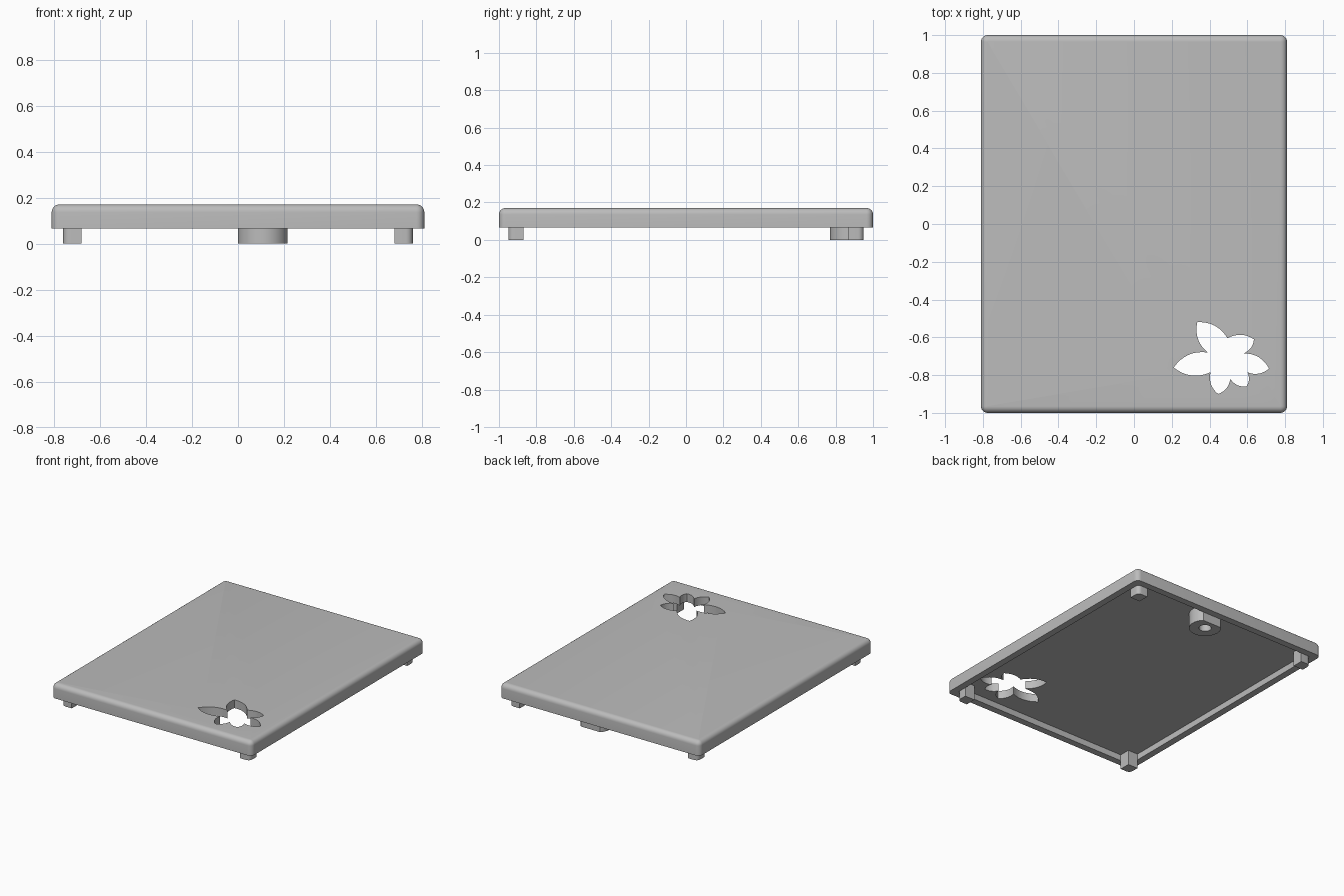
import bpy, bmesh, math
from mathutils import Vector

cube = bpy.data.objects.get("Cube")
if cube:
    bpy.data.objects.remove(cube, do_unlink=True)

HALF_X, HALF_Y = 0.81, 1.0
TOP, RIM, PLATE = 0.17, 0.065, 0.11   # heights of top, rim and recess ceiling
WALL = 0.05

grey = bpy.data.materials.new("plain_grey")
grey.use_nodes = True
grey.diffuse_color = (0.5, 0.5, 0.5, 1)
grey.node_tree.nodes["Principled BSDF"].inputs["Base Color"].default_value = (0.5, 0.5, 0.5, 1)


def prism(name, outline, low, high, top_round=0):
    """Extrude a flat outline upwards, optionally rounding its upper rim."""
    bm = bmesh.new()
    base = bm.faces.new([bm.verts.new((x, y, low)) for x, y in outline])
    raised = bmesh.ops.extrude_face_region(bm, geom=[base])["geom"]
    for v in raised:
        if isinstance(v, bmesh.types.BMVert):
            v.co.z = high
    if top_round:
        rim = [e for e in bm.edges if all(v.co.z == v.co.z and abs(v.co.z - high) < 1e-5 for v in e.verts)]
        bmesh.ops.bevel(bm, geom=rim, offset=top_round, segments=6, profile=0.5, affect='EDGES')
    bmesh.ops.recalc_face_normals(bm, faces=bm.faces)
    mesh = bpy.data.meshes.new(name)
    bm.to_mesh(mesh)
    bm.free()
    mesh.materials.append(grey)
    obj = bpy.data.objects.new(name, mesh)
    bpy.context.collection.objects.link(obj)
    return obj


def rounded_rect(hx, hy, r, steps=6):
    points = []
    for k, (sx, sy) in enumerate([(1, 1), (-1, 1), (-1, -1), (1, -1)]):
        for i in range(steps + 1):
            a = math.pi / 2 * (k + i / steps)
            points.append((sx * (hx - r) + r * math.cos(a), sy * (hy - r) + r * math.sin(a)))
    return points


def circle(cx, cy, r, n=48):
    return [(cx + r * math.cos(math.tau * i / n), cy + r * math.sin(math.tau * i / n)) for i in range(n)]


def activate(obj):
    bpy.ops.object.select_all(action='DESELECT')
    obj.select_set(True)
    bpy.context.view_layer.objects.active = obj


def cut(obj, cutter):
    cutter.hide_render = True
    mod = obj.modifiers.new("cut", 'BOOLEAN')
    mod.operation = 'DIFFERENCE'
    mod.solver = 'EXACT'
    mod.object = cutter
    activate(obj)
    bpy.ops.object.modifier_apply(modifier=mod.name)
    bpy.data.objects.remove(cutter, do_unlink=True)


def smooth(obj):
    activate(obj)
    bpy.ops.object.shade_smooth_by_angle(angle=math.radians(30))


def flower_outline(petals, steps=8):
    """Petals as (notch, tip) pairs, clockwise, joined by outward arcs."""
    corners = [Vector(p) for petal in petals for p in petal]
    points = []
    for a, b in zip(corners, corners[1:] + corners[:1]):
        d = b - a
        side = Vector((-d.y, d.x)) * 0.15
        for i in range(steps):
            t = i / steps
            points.append(a + d * t + side * (4 * t * (1 - t)))
    return points


# Tray-shaped cover with a shallow recess underneath
cover = prism("cover", rounded_rect(HALF_X, HALF_Y, 0.035), RIM, TOP, 0.034)
cut(cover, prism("recess_cutter", rounded_rect(HALF_X - WALL, HALF_Y - WALL, 0.02), 0, PLATE))

# Flower opening through the plate
petals = [
    ((0.39, -0.68), (0.335, -0.52)),
    ((0.495, -0.605), (0.635, -0.61)),
    ((0.58, -0.685), (0.715, -0.765)),
    ((0.6, -0.785), (0.595, -0.86)),
    ((0.51, -0.82), (0.445, -0.9)),
    ((0.405, -0.785), (0.21, -0.76)),
]
cut(cover, prism("flower_cutter", flower_outline(petals), 0, 0.3))
smooth(cover)

# Corner feet, each with a rounded outer corner
FOOT, ROUND = 0.08, 0.03
for sx, side in ((-1, "right"), (1, "left")):
    for sy, end in ((-1, "front"), (1, "back")):
        ox, oy = HALF_X - WALL, HALF_Y - WALL
        shape = [(ox - FOOT, oy - FOOT), (ox, oy - FOOT)]
        for i in range(7):
            a = math.pi / 2 * i / 6
            shape.append((ox - ROUND + ROUND * math.cos(a), oy - ROUND + ROUND * math.sin(a)))
        shape.append((ox - FOOT, oy))
        smooth(prism(f"{end}_{side}_foot", [(sx * x, sy * y) for x, y in shape], 0, PLATE + 0.01))

# Round boss, flattened against the back wall, with a blind hole
CX, CY = 0.108, 0.877
flat = HALF_Y - WALL
boss = prism("boss", [(x, min(y, flat)) for x, y in circle(CX, CY, 0.108) if y < flat + 0.012],
             0, PLATE + 0.01)
cut(boss, prism("hole_cutter", circle(CX, CY, 0.042), -0.1, 0.1))
smooth(boss)
